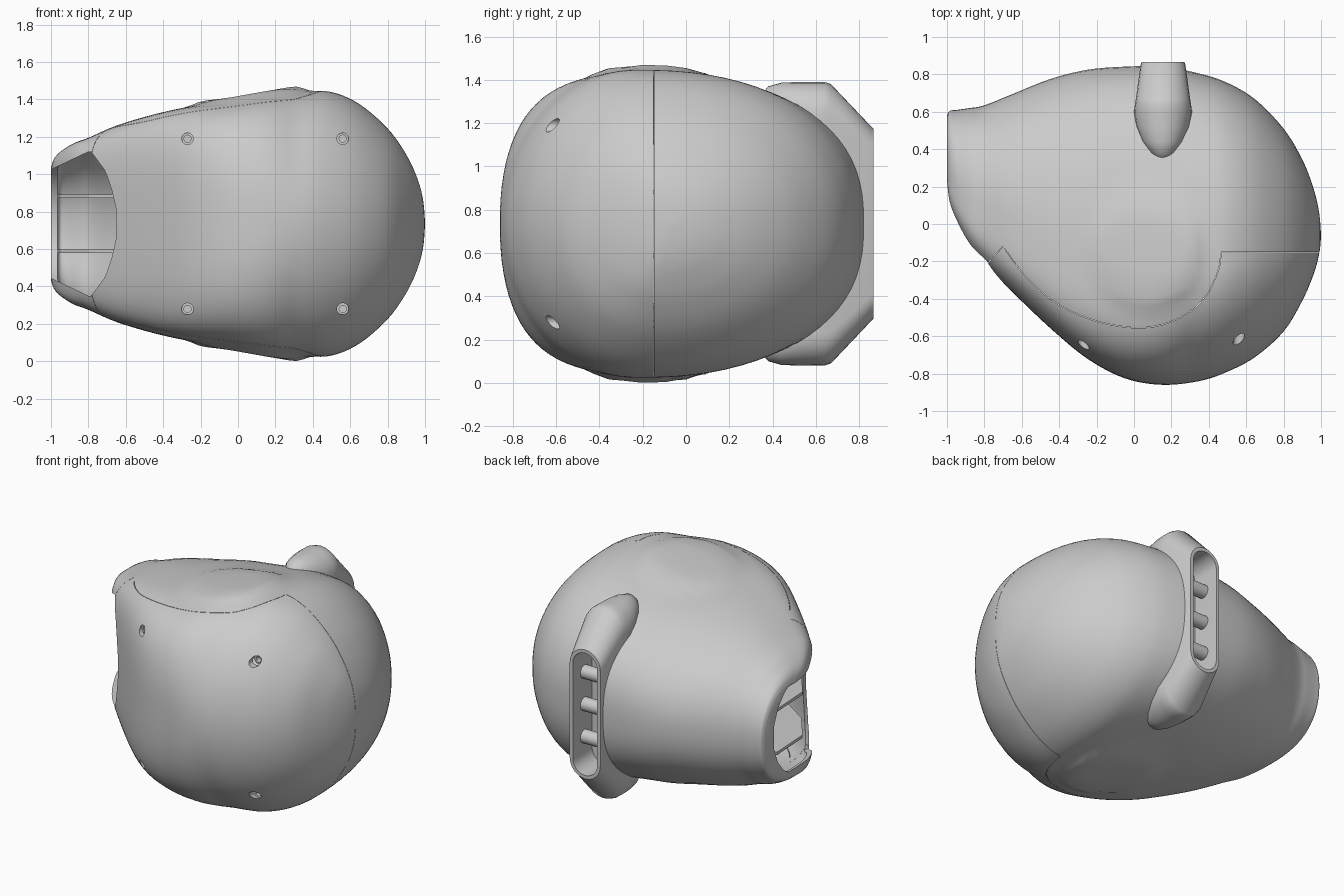
import bpy, bmesh, math
from mathutils import Vector

cube = bpy.data.objects.get("Cube")
if cube:
    bpy.data.objects.remove(cube, do_unlink=True)

MID = 0.735  # height of the mirror plane

grey = bpy.data.materials.new("plain grey")
grey.use_nodes = True
grey.diffuse_color = (0.6, 0.6, 0.6, 1)
grey.node_tree.nodes["Principled BSDF"].inputs["Base Color"].default_value = (0.6, 0.6, 0.6, 1)


def clamp(v, lo, hi):
    return max(lo, min(hi, v))


def catmull(points, steps):
    """Smooth curve through points of any dimension."""
    pts = [points[0]] + list(points) + [points[-1]]
    out = []
    for a, b, c, d in zip(pts, pts[1:], pts[2:], pts[3:]):
        for i in range(steps):
            t = i / steps
            out.append([q + t / 2 * (r - p + t * (2 * p - 5 * q + 4 * r - s + t * (3 * (q - r) + s - p)))
                        for p, q, r, s in zip(a, b, c, d)])
    out.append(list(points[-1]))
    return out


def loft(name, rings):
    """Closed solid through rings of equal point count."""
    bm = bmesh.new()
    loops = [[bm.verts.new(p) for p in ring] for ring in rings]
    n = len(loops[0])
    for a, b in zip(loops, loops[1:]):
        for i in range(n):
            j = (i + 1) % n
            bm.faces.new((a[i], a[j], b[j], b[i]))
    bm.faces.new(loops[0][::-1])
    bm.faces.new(loops[-1])
    if bm.calc_volume(signed=True) < 0:
        bmesh.ops.reverse_faces(bm, faces=bm.faces[:])
    mesh = bpy.data.meshes.new(name)
    bm.to_mesh(mesh)
    bm.free()
    mesh.materials.append(grey)
    ob = bpy.data.objects.new(name, mesh)
    bpy.context.collection.objects.link(ob)
    return ob


def activate(ob):
    bpy.ops.object.select_all(action='DESELECT')
    ob.select_set(True)
    bpy.context.view_layer.objects.active = ob


def discard(ob):
    bpy.data.objects.remove(ob, do_unlink=True)


def cut(cutter, *parts):
    """Subtract the cutter; use the second solver if the first loses the part."""
    for ob in parts:
        mod = ob.modifiers.new("cut", 'BOOLEAN')
        mod.operation = 'DIFFERENCE'
        mod.object = cutter
        activate(ob)
        for solver in ('EXACT', 'MANIFOLD'):
            mod.solver = solver
            result = ob.evaluated_get(bpy.context.evaluated_depsgraph_get())
            if len(result.data.polygons) > .6 * len(ob.data.polygons):
                bpy.ops.object.modifier_apply(modifier=mod.name)
                break
        else:
            ob.modifiers.remove(mod)
    discard(cutter)


def smooth(ob, angle=30):
    activate(ob)
    bpy.ops.object.shade_smooth_by_angle(angle=math.radians(angle))


# Body stations: x, front y, back y, half height
STATIONS = [
    (-1, .2, .58, .3), (-.985, .1, .605, .345), (-.95, .01, .61, .385),
    (-.88, -.125, .62, .43), (-.8, -.22, .635, .46), (-.65, -.365, .695, .525),
    (-.45, -.555, .775, .585), (-.25, -.72, .825, .628), (-.05, -.825, .842, .65),
    (.15, -.86, .842, .68), (.35, -.84, .805, .706), (.5, -.79, .755, .705),
    (.65, -.71, .665, .64), (.8, -.575, .51, .51), (.9, -.41, .345, .37),
    (.96, -.27, .19, .24), (.99, -.16, .06, .125), (1, -.07, -.06, .005)]


def body(name, scale):
    rings = []
    for x, front, back, half in catmull(STATIONS, 5):
        # the widest line swings forward around the middle of the body
        swell = math.exp(-((x - .1) / .35) ** 2)
        mid = -.15 - .2 * swell + .35 * clamp((-x - .4) / .6, 0, 1)
        mid = clamp(mid, front + .3 * (back - front), back - .3 * (back - front))
        n_front = 2 + 2.4 * clamp(.3 - x, 0, 1.25)
        n_back = 2.2 + .4 * swell
        ring = []
        for k in range(80):
            a = math.tau * (k + .5) / 80
            c, s = math.cos(a), math.sin(a)
            n, reach = (n_back, back - mid) if c > 0 else (n_front, mid - front)
            y = mid + math.copysign(abs(c) ** (2 / n), c) * reach
            z = math.copysign(abs(s) ** (2 / n), s) * half
            # raised oval pad on each side
            r = math.hypot((x - .06) / .35, (y + .14) / .36)
            t = clamp((1 - r) / .3, 0, 1)
            if abs(z) > .35:
                z += math.copysign((.026 + .025 * x) * t * t * (3 - 2 * t), z)
            ring.append((x * scale, y * scale, MID + z * scale))
        rings.append(ring)
    return loft(name, rings)


def stadium(cx, y, w, hz, count=12):
    """Upright rounded slot outline at depth y."""
    ring = []
    for side in (1, -1):
        for i in range(count + 1):
            a = math.pi * i / count
            ring.append((cx + side * w * math.cos(a), y, MID + side * (hz - w + w * math.sin(a))))
    return ring


def tube(name, x, z, y0, y1, r):
    circle = [(math.cos(math.tau * i / 24) * r, math.sin(math.tau * i / 24) * r) for i in range(24)]
    return loft(name, [[(x + u, y, z + v) for u, v in circle] for y in (y0, y1)])


# Hollow shell
shell = body("shell", 1)
cut(body("core", .965), shell)

# Face opening on the snout: height from mid, left x, right x, back y
half_rows = [(.385, -.8, -.785, .1), (.29, -1, -.715, .33), (.255, -1.1, -.7, .38),
             (.18, -1.1, -.675, .44), (.08, -1.1, -.652, .48)]
rows = half_rows + [(-h, *rest) for h, *rest in reversed(half_rows)]
cut(loft("opening", [[(x0, -.9, MID + h), (x1, -.9, MID + h), (x1, y, MID + h), (x0, y, MID + h)]
                     for h, x0, x1, y in rows]), shell)

# Hairline seam between front shell and rear shell
arc = [(-.7, -.12), (-.58, -.28), (-.42, -.42), (-.2, -.52), (.05, -.555),
       (.25, -.5), (.38, -.39), (.45, -.25), (.465, -.15)]
path = [Vector(p) for p in [(-.86, -.295)] + catmull(arc, 4) + [(1.1, -.15)]]
ribbon = []
for i, p in enumerate(path):
    d = (path[min(i + 1, len(path) - 1)] - path[max(i - 1, 0)]).normalized()
    side = Vector((-d.y, d.x)) * .0012
    a, b = p + side, p - side
    ribbon.append([(a.x, a.y, -.2), (b.x, b.y, -.2), (b.x, b.y, 1.7), (a.x, a.y, 1.7)])
cut(loft("seam", ribbon), shell)

# Rear duct with its slot
DUCT_X = .155
duct = loft("rear_duct", [stadium(DUCT_X, *row) for row in
                          [(.35, .03, .6), (.38, .065, .635), (.44, .11, .652), (.52, .142, .655),
                           (.6, .155, .655), (.64, .15, .655), (.67, .145, .645),
                           (.85, .12, .455), (.866, .115, .44)]])
cut(loft("slot", [stadium(DUCT_X, y, .092, .417) for y in (.66, 1)]), shell, duct)
smooth(duct, 35)

# Bars inside the duct slot
for i, dz in enumerate((-.22, 0, .22)):
    bar = tube(f"slot_bar_{i + 1}", 0, 0, -.1, .1, .045)
    bar.rotation_euler.z = math.pi / 2
    bar.location = (DUCT_X, .74, MID + dz)
    smooth(bar)

# Screw holes with recessed screws
for x, y in ((-.27, -.635), (.56, -.61)):
    for dz in (-.455, .455):
        cut(tube("hole", x, MID + dz, -.95, y + .15, .031), shell)
        screw = tube("screw", x, MID + dz, y + .03, y + .12, .031)
        cut(tube("socket", x, MID + dz, y - .1, y + .08, .019), screw)
        smooth(screw)
smooth(shell, 30)

# Horizontal vanes inside the face opening
vane = [(-.965, .4), (-.95, .1), (-.8, -.1), (-.62, -.22), (-.6, .4)]
for name, dz in (("lower_vane", -.147), ("upper_vane", .147)):
    loft(name, [[(x, y, MID + dz + h) for x, y in vane] for h in (-.01, .01)])
